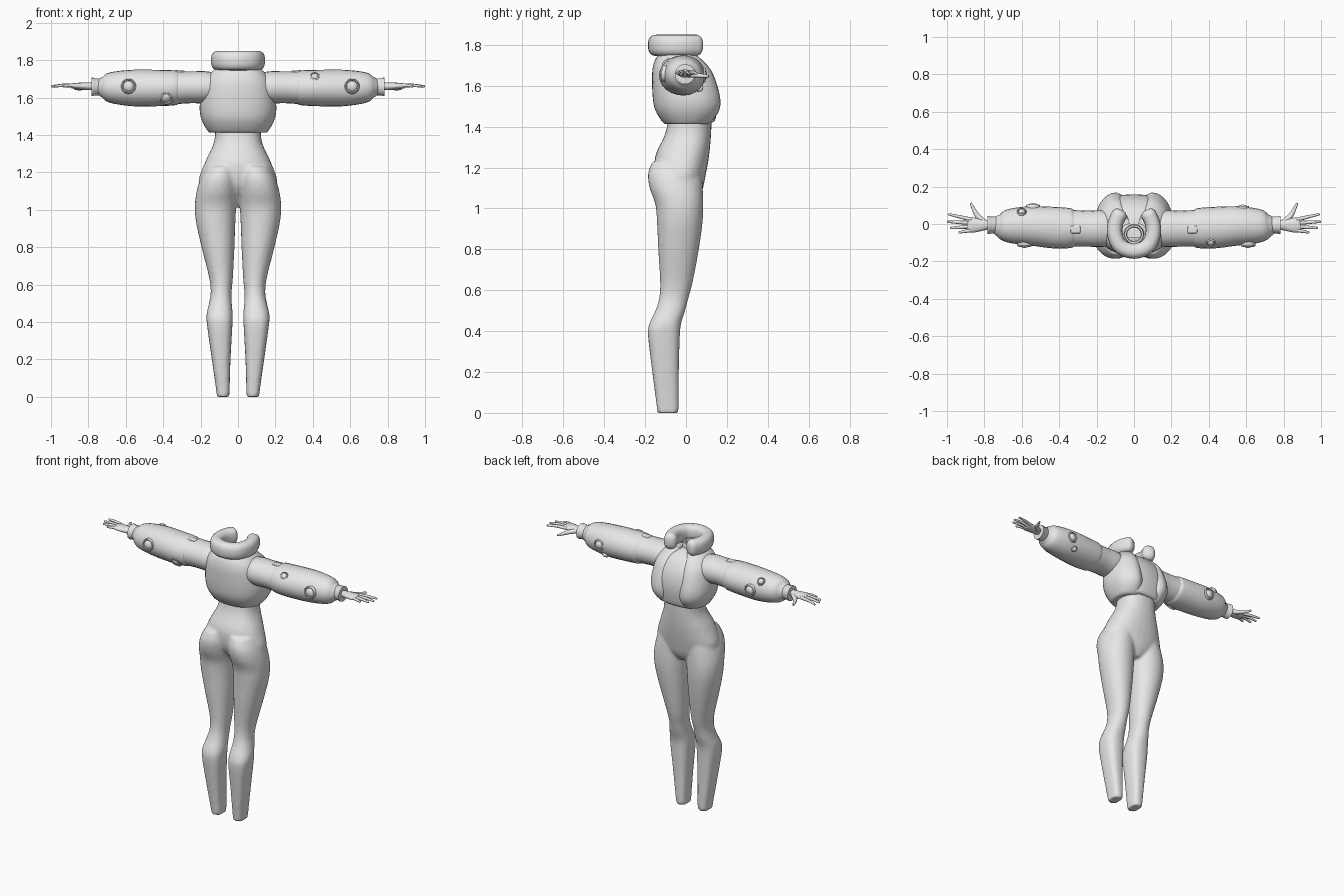
import bpy, bmesh, math
from mathutils import Vector

if "Cube" in bpy.data.objects:
    bpy.data.objects.remove(bpy.data.objects["Cube"])

grey = bpy.data.materials.new("plain_grey")
grey.diffuse_color = (0.8, 0.8, 0.8, 1)
grey.use_nodes = True
grey.node_tree.nodes["Principled BSDF"].inputs["Base Color"].default_value = grey.diffuse_color
Z = Vector((0, 0, 1))


def smooth_rows(rows, steps=4):
    """Catmull-Rom interpolation of rows of numbers."""
    out = []
    for i in range(len(rows) - 1):
        a, b, c, d = (rows[max(i - 1, 0)], rows[i], rows[i + 1], rows[min(i + 2, len(rows) - 1)])
        for s in range(steps):
            t = s / steps
            out.append([0.5 * (2 * q + (r - p) * t + (2 * p - 5 * q + 4 * r - w) * t * t
                               + (3 * q - p - 3 * r + w) * t ** 3)
                        for p, q, r, w in zip(a, b, c, d)])
    return out + [list(rows[-1])]


def power(v, n):
    return math.copysign(abs(v) ** (2 / n), v)


def section(c, u, v, n=2.0, count=28):
    """Closed superellipse ring with half axes u and v."""
    angles = [2 * math.pi * i / count for i in range(count)]
    return [c + u * power(math.cos(a), n) + v * power(math.sin(a), n) for a in angles]


def build(name, lofts, mirror=False):
    """One object made of capped lofts."""
    bm = bmesh.new()
    for rings in lofts:
        vs = [[bm.verts.new(p) for p in ring] for ring in rings]
        m = len(vs[0])
        for a, b in zip(vs, vs[1:]):
            for j in range(m):
                k = (j + 1) % m
                bm.faces.new((a[j], a[k], b[k], b[j]))
        bm.faces.new(vs[0])
        bm.faces.new(vs[-1])
    bmesh.ops.recalc_face_normals(bm, faces=bm.faces)
    me = bpy.data.meshes.new(name)
    bm.to_mesh(me)
    bm.free()
    me.materials.append(grey)
    ob = bpy.data.objects.new(name, me)
    bpy.context.collection.objects.link(ob)
    if mirror:
        ob.modifiers.new("mirror", "MIRROR").use_mirror_merge = False
    return ob


def column(rows, steps=4):
    """Upright loft from rows of (z, x0, x1, y0, y1, squareness)."""
    return [section(Vector(((x0 + x1) / 2, (y0 + y1) / 2, z)), Vector(((x1 - x0) / 2, 0, 0)),
                    Vector((0, (y1 - y0) / 2, 0)), n)
            for z, x0, x1, y0, y1, n in smooth_rows(rows, steps)]


def tube(rows, n=2.0, count=24, steps=4):
    """Round-ended tube from rows of (x, y, z, side radius, vertical radius)."""
    rows = smooth_rows(rows, steps)
    pts = [Vector(r[:3]) for r in rows]
    rings = []
    for i, r in enumerate(rows):
        t = (pts[min(i + 1, len(pts) - 1)] - pts[max(i - 1, 0)]).normalized()
        side = t.cross(Z).normalized()
        up = side.cross(t)
        if i == 0:
            rings += [section(pts[0] - t * r[4] * h, side * r[3] * k, up * r[4] * k, n, count)
                      for h, k in ((.5, .35), (.42, .65), (.25, .88))]
        rings.append(section(pts[i], side * r[3], up * r[4], n, count))
        if i == len(rows) - 1:
            rings += [section(pts[i] + t * r[4] * h, side * r[3] * k, up * r[4] * k, n, count)
                      for h, k in ((.25, .88), (.42, .65), (.5, .35))]
    return rings


def lathe(c, axis, profile, count=24):
    """Loft of circles (radius, height) around an axis."""
    u = axis.orthogonal().normalized()
    v = axis.cross(u)
    return [section(c + axis * h, u * r, v * r, 2, count) for r, h in profile]


# Lower body: legs and hips fused into one skin
leg = column([(0, .045, .115, -.14, -.04, 3), (.03, .045, .116, -.143, -.036, 3),
              (.2, .04, .14, -.165, -.035, 2.8), (.38, .03, .165, -.186, -.03, 2.6),
              (.44, .028, .168, -.178, -.023, 2.3), (.5, .033, .155, -.15, -.004, 2.2),
              (.56, .034, .146, -.132, .012, 2.1), (.64, .027, .155, -.127, .033, 2.1),
              (.8, .019, .195, -.136, .063, 2.1), (.93, .014, .224, -.142, .081, 2.1),
              (1.02, .009, .231, -.15, .085, 2.1), (1.1, .004, .221, -.178, .082, 2.1),
              (1.17, .004, .2, -.186, .075, 2.1), (1.23, .01, .17, -.165, .06, 2)])
other_leg = [[Vector((-p.x, p.y, p.z)) for p in ring] for ring in leg]
hips = column([(1.02, -.03, .03, -.05, .045, 2), (1.07, -.13, .13, -.1, .075, 2.1),
               (1.14, -.21, .21, -.145, .092, 2.1), (1.25, -.178, .178, -.152, .112, 2.2),
               (1.35, -.132, .132, -.108, .122, 2.3), (1.42, -.122, .122, -.09, .125, 2.3),
               (1.5, -.125, .125, -.09, .125, 2.3)])
body = build("legs_and_hips", [leg, other_leg, hips])
rm = body.modifiers.new("fuse", "REMESH")
rm.mode, rm.voxel_size, rm.use_smooth_shade = "VOXEL", 0.01, True
sm = body.modifiers.new("soften", "SMOOTH")
sm.factor, sm.iterations = 0.5, 5

# Chest panel seen through the open jacket
build("chest_panel", [column([(1.42, -.11, .11, -.09, .125, 3.5), (1.44, -.12, .12, -.1, .145, 3.5),
                              (1.55, -.13, .13, -.11, .158, 3.5), (1.65, -.13, .13, -.12, .135, 3.5),
                              (1.72, -.11, .11, -.13, .085, 3), (1.75, -.08, .08, -.12, .03, 2.5)])])

# Hollow neck
build("neck", [lathe(Vector((0, -.055, 1.72)), Z,
                     [(.062, 0), (.054, .03), (.05, .06), (.04, .06), (.036, .01), (.01, .005)])])


# Jacket: thick shell, open at the front, with rounded flap edges
def shell(z, hw, y0, y1, start=.29, count=40, n=2.4):
    outer, inner = [], []
    for i in range(count + 1):
        s = i / count
        t = start + (2 * math.pi - 2 * start) * s
        edge = max(0, 1 - min(s, 1 - s) * 14)
        inset = .03 * (1 - math.sqrt(1 - edge * edge))
        for lst, d in ((outer, inset), (inner, .052)):
            lst.append(Vector(((hw - d) * power(math.sin(t), n),
                               (y0 + y1) / 2 + ((y1 - y0) / 2 - d) * power(math.cos(t), n), z)))
    return outer + inner[::-1]


jacket_rows = [(1.412, .14, -.09, .1), (1.42, .16, -.112, .135), (1.48, .194, -.15, .182),
               (1.55, .205, -.163, .186), (1.65, .192, -.166, .155), (1.7, .172, -.16, .122),
               (1.735, .142, -.147, .085), (1.76, .115, -.125, .055)]
build("jacket", [[shell(*r) for r in smooth_rows(jacket_rows)]])

# Padded collar, open at the front
half = [(.078, .052), (.1, .0), (.101, -.06), (.072, -.12)]
path = half + [(0, -.145)] + [(-x, y) for x, y in half[::-1]]
build("collar", [tube([(x, y, 1.798, .041, .052) for x, y in path], n=2.5)])

# Sleeves, upper section and larger padded lower section
build("upper_sleeve", [tube([(.1, -.025, 1.655, .09, .075), (.18, -.025, 1.655, .098, .086),
                             (.25, -.025, 1.655, .096, .085), (.33, -.023, 1.653, .098, .088)])],
      True)
build("lower_sleeve", [tube([(.325, -.022, 1.652, .1, .09), (.345, -.022, 1.652, .107, .094),
                             (.42, -.02, 1.651, .111, .097), (.55, -.01, 1.651, .105, .098),
                             (.65, -.01, 1.653, .094, .088), (.7, -.01, 1.655, .079, .075),
                             (.725, -.008, 1.656, .058, .055)])], True)
build("seam_tab", [tube([(.29, -.03, 1.736, .02, .008), (.335, -.03, 1.738, .02, .009)], n=4)], True)

# Wrist cuffs
cuff = lathe(Vector((.73, -.005, 1.657)), Vector((1, 0, 0)),
             [(.04, 0), (.046, .01), (.046, .04), (.049, .043), (.049, .052), (.03, .053)])
build("cuff", [cuff], True)

# Hands: palm, four fingers and thumb
hand = [tube([(.77, -.005, 1.66, .022, .02), (.81, -.006, 1.66, .03, .02),
              (.86, -.006, 1.662, .04, .017), (.885, -.003, 1.662, .036, .014)])]
fingers = [((.87, .024), (.99, .052)), ((.88, .006), (.996, .012)),
           ((.88, -.014), (.98, -.021)), ((.865, -.032), (.935, -.045))]
for (x0, y0), (x1, y1) in fingers:
    hand.append(tube([(x0, y0, 1.663, .011, .011),
                      ((x0 + x1) / 2, (y0 + y1) / 2, 1.665, .009, .009),
                      (x1, y1, 1.66, .006, .006)], count=12))
hand.append(tube([(.8, .008, 1.657, .016, .015), (.838, .045, 1.652, .014, .013),
                  (.86, .085, 1.648, .009, .009), (.872, .11, 1.647, .006, .006)], count=12))
build("hand", hand, True)

# Round badges on the sleeves: x, angle around the sleeve, size
badges = [(.61, 175, .04), (.41, 143, .028), (.58, 0, .036), (.55, -42, .02),
          (-.585, 175, .04), (-.385, 214, .04), (-.54, 0, .038), (-.6, 40, .026)]
discs = []
for x, deg, r in badges:
    a = math.radians(deg)
    axis = Vector((0, math.cos(a), math.sin(a)))
    spread = .098 if abs(x) > .57 else .106
    centre = Vector((x, -.012, 1.652)) + Vector((0, spread * axis.y, .095 * axis.z))
    discs.append(lathe(centre, axis, [(r, -.03), (r, .004), (r * .92, .01), (r * .8, .01),
                                      (r * .72, .004), (r * .62, .011), (r * .3, .016),
                                      (r * .02, .018)]))
build("sleeve_badges", discs)

# Smooth shading with crisp edges
for ob in bpy.context.scene.objects:
    ob.select_set(True)
    bpy.context.view_layer.objects.active = ob
bpy.ops.object.shade_smooth_by_angle(angle=math.radians(50))
